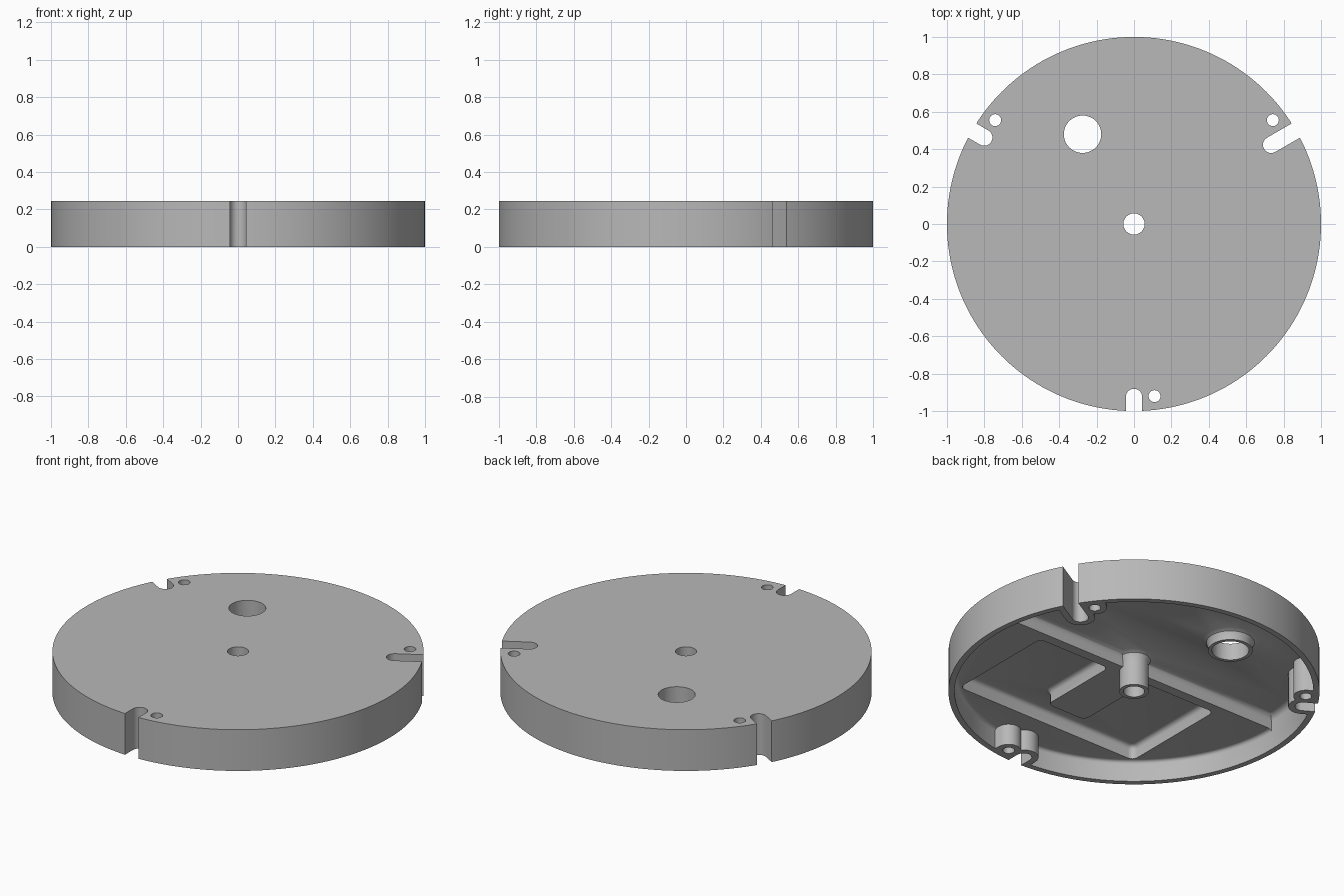
import bpy, bmesh, math
from mathutils import Vector

cube = bpy.data.objects.get("Cube")
if cube:
    bpy.data.objects.remove(cube, do_unlink=True)

HEIGHT = 0.245    # overall thickness
STEP = 0.125      # underside of the thick half
PLATE = 0.205     # underside of the thin plate
INNER = 0.966     # inside radius of the rim

grey = bpy.data.materials.new("plain_grey")
grey.use_nodes = True
grey.diffuse_color = (0.48, 0.48, 0.48, 1)
grey.node_tree.nodes["Principled BSDF"].inputs["Base Color"].default_value = (0.48, 0.48, 0.48, 1)


def add_object(name, bm):
    bmesh.ops.recalc_face_normals(bm, faces=bm.faces)
    mesh = bpy.data.meshes.new(name)
    bm.to_mesh(mesh)
    bm.free()
    ob = bpy.data.objects.new(name, mesh)
    mesh.materials.append(grey)
    bpy.context.collection.objects.link(ob)
    return ob


def prism(name, outline, z0, z1, fillet=0, corner=0):
    """Extrude an outline; optionally round the upright corners and top edge."""
    bm = bmesh.new()
    base = bm.faces.new([bm.verts.new((x, y, z0)) for x, y in outline])
    moved = bmesh.ops.extrude_face_region(bm, geom=[base])["geom"]
    bmesh.ops.translate(bm, vec=(0, 0, z1 - z0),
                        verts=[g for g in moved if isinstance(g, bmesh.types.BMVert)])
    if corner:
        upright = [e for e in bm.edges if abs(e.verts[0].co.z - e.verts[1].co.z) > 0.01]
        bmesh.ops.bevel(bm, geom=upright, offset=corner, segments=4,
                        profile=0.5, affect='EDGES')
    if fillet:
        top = [e for e in bm.edges if all(v.co.z > z1 - 1e-5 for v in e.verts)]
        bmesh.ops.bevel(bm, geom=top, offset=fillet, segments=4,
                        profile=0.5, affect='EDGES')
    return add_object(name, bm)


def arc(radius, start, end, count, centre=(0, 0)):
    angles = [math.radians(start + (end - start) * i / count) for i in range(count + 1)]
    return [(centre[0] + radius * math.cos(a), centre[1] + radius * math.sin(a)) for a in angles]


def circle(radius, count=128, centre=(0, 0)):
    return arc(radius, 0, 360, count, centre)[:-1]


def radial_slot(angle, reach, outer, half_width):
    """U outline, rounded towards the middle and open towards the rim."""
    points = arc(half_width, 90, 270, 16, (reach, 0)) + [(outer, -half_width), (outer, half_width)]
    a = math.radians(angle)
    return [(x * math.cos(a) - y * math.sin(a), x * math.sin(a) + y * math.cos(a)) for x, y in points]


def lathe(name, profile, centre, count=48):
    bm = bmesh.new()
    verts = [bm.verts.new((r, 0, z)) for r, z in profile]
    edges = [bm.edges.new(pair) for pair in zip(verts, verts[1:])]
    bmesh.ops.spin(bm, geom=verts + edges, cent=(0, 0, 0), axis=(0, 0, 1),
                   angle=math.tau, steps=count, use_duplicate=False)
    bmesh.ops.remove_doubles(bm, verts=bm.verts, dist=1e-5)
    bmesh.ops.translate(bm, verts=bm.verts, vec=Vector((*centre, 0)))
    return add_object(name, bm)


def cut(target, tool, keep=False):
    mod = target.modifiers.new("cut", 'BOOLEAN')
    mod.operation = 'DIFFERENCE'
    mod.solver = 'EXACT'
    mod.object = tool
    bpy.context.view_layer.objects.active = target
    bpy.ops.object.modifier_apply(modifier=mod.name)
    if not keep:
        bpy.data.objects.remove(tool, do_unlink=True)


# Solid disc
body = prism("round_cover", circle(1, 160), 0, HEIGHT)

# Hollows under the disc: shallow overall, a deep half, and a pocket around the hub pad
PAD = 0.13
pocket_outline = [(-0.61, -0.735), (0.61, -0.735), (0.61, -0.06), (PAD, -0.06), (PAD, -0.57),
                  (-PAD, -0.57), (-PAD, -0.06), (-0.61, -0.06)]
hollows = [
    prism("shallow_hollow", circle(INNER + 0.001, 160), -0.1, STEP, fillet=0.02),
    prism("deep_half", arc(INNER, 0, 180, 80), -0.11, PLATE, fillet=0.035),
    prism("pocket", pocket_outline, -0.12, PLATE, fillet=0.025, corner=0.035),
]

# Material left standing inside the hollows: hub, collar and screw lugs
HUB, COLLAR = (0, 0), (-0.275, 0.48)


def post(name, centre, radius, bottom):
    profile = [(0, bottom), (radius, bottom), (radius, PLATE - 0.035), (radius + 0.01, PLATE - 0.012),
               (radius + 0.035, PLATE + 0.002), (radius + 0.035, 0.3), (0, 0.3)]
    return lathe(name, profile, centre)


# Slot angle, inner end of slot, and angle of the neighbouring screw hole
fixings = [(-90, 0.925, -83.2), (30, 0.847, 36.8), (150, 0.925, 143.2)]
SCREW = 0.927
posts = [post("hub", HUB, 0.079, -0.2), post("collar", COLLAR, 0.12, 0.145)]
for slot, reach, hole in fixings:
    posts.append(prism("slot_lug", radial_slot(slot, reach, 0.98, 0.08), -0.2, 0.3))
    posts.append(prism("screw_lug", radial_slot(hole, SCREW, 0.981, 0.067), -0.21, 0.31))

for hollow in hollows:
    for item in posts:
        cut(hollow, item, keep=True)
    cut(body, hollow)
for item in posts:
    bpy.data.objects.remove(item, do_unlink=True)

# Through holes and rim slots
drills = [prism("hub_hole", circle(0.057, 40, HUB), -0.3, 0.5),
          prism("collar_hole", circle(0.1, 48, COLLAR), -0.3, 0.5)]
for slot, reach, hole in fixings:
    a = math.radians(hole)
    centre = (SCREW * math.cos(a), SCREW * math.sin(a))
    drills.append(prism("rim_slot", radial_slot(slot, reach, 1.1, 0.044), -0.3, 0.5))
    drills.append(prism("screw_hole", circle(0.032, 24, centre), -0.3, 0.5))
for drill in drills:
    cut(body, drill)

# Smooth curved walls, crisp edges
bpy.ops.object.select_all(action='DESELECT')
body.select_set(True)
bpy.context.view_layer.objects.active = body
bpy.ops.object.shade_smooth_by_angle(angle=math.radians(30))
